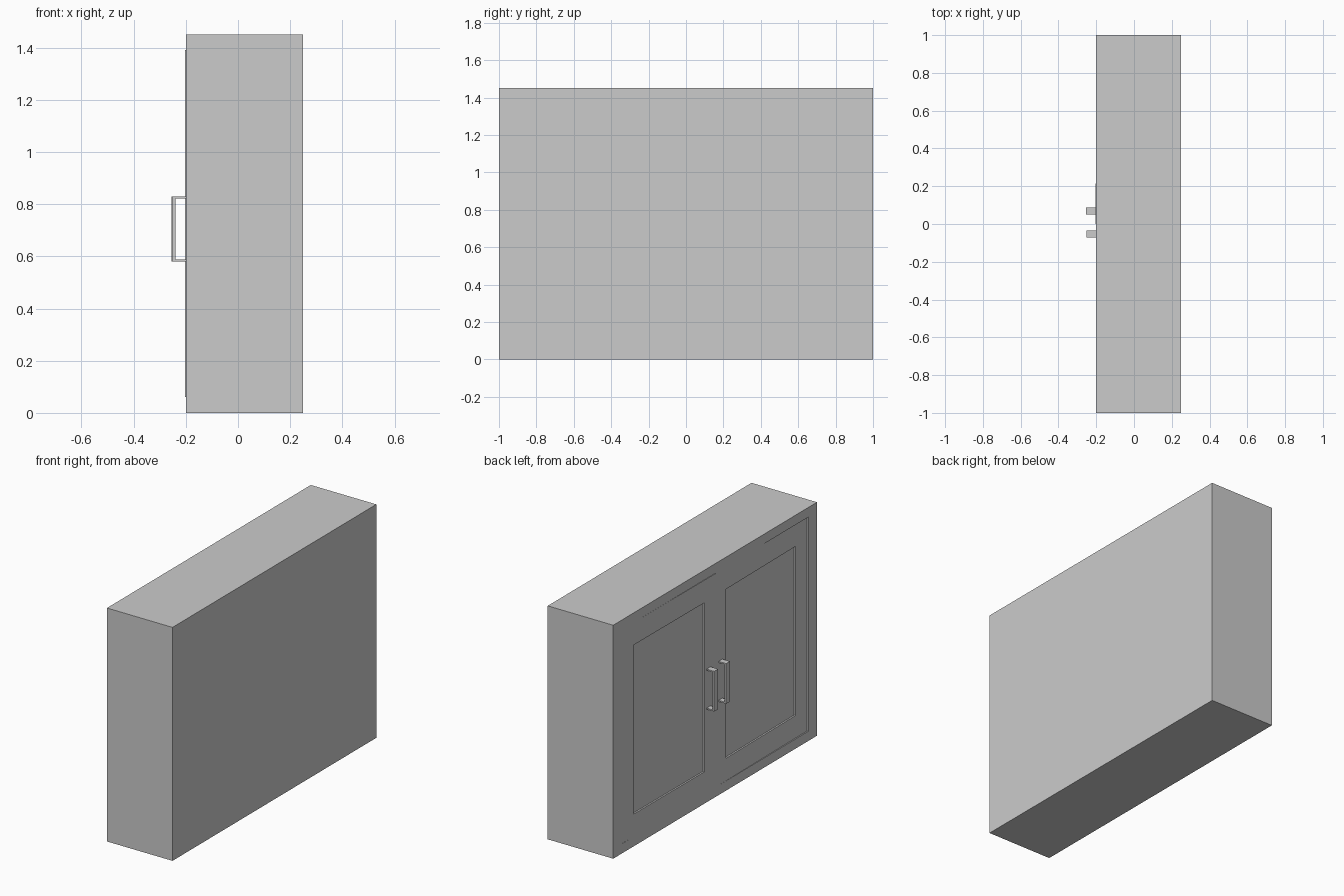
import bpy
from mathutils import Matrix

if "Cube" in bpy.data.objects:
    bpy.data.objects.remove(bpy.data.objects["Cube"])

FRONT, BACK, H = -0.2, 0.25, 1.45    # door face, rear face, height
HINGE = 0.915                        # hinge distance from the centre
Z0, Z1 = 0.06, 1.39                  # door opening


def box(name, x, y, z, matrix=None):
    """Axis-aligned box between (min, max) pairs, optionally moved by a matrix."""
    y = sorted(y)
    bpy.ops.mesh.primitive_cube_add(size=1)
    ob = bpy.context.object
    ob.name = name
    m = Matrix.Translation([(a + b) / 2 for a, b in (x, y, z)])
    m = m @ Matrix.Diagonal([b - a for a, b in (x, y, z)] + [1])
    ob.data.transform(m)
    if matrix:
        ob.data.transform(matrix)
    return ob


# Cabinet carcass
depth = (FRONT, BACK)
box("cabinet_bottom", depth, (-1, 1), (0, Z0))
box("cabinet_top", depth, (-1, 1), (Z1, H))
box("cabinet_side_left", depth, (HINGE, 1), (Z0, Z1))
box("cabinet_side_right", depth, (-1, -HINGE), (Z0, Z1))
box("cabinet_back", (BACK - 0.04, BACK), (-HINGE, HINGE), (Z0, Z1))


def door(side, name, face, swing):
    """Framed door with sunken panel and handle, slightly swung on its hinge."""
    m = Matrix.Translation((face, side * HINGE, 0)) @ Matrix.Rotation(-side * swing, 4, 'Z')

    def part(label, x, d, z):
        box(f"{name}_{label}", x, [-side * v for v in d], z, m)

    thick, w = (0, 0.03), 0.914
    inner = (0.115, 0.805)
    low, high = 0.2, 1.25
    part("hinge_stile", thick, (0, inner[0]), (Z0, Z1))
    part("free_stile", thick, (inner[1], w), (Z0, Z1))
    part("bottom_rail", thick, inner, (Z0, low))
    part("top_rail", thick, inner, (high, Z1))
    part("panel", (0.01, 0.024), inner, (low, high))

    # Handle: upright grip on two short posts
    hd = (0.827, 0.865) if side > 0 else (0.843, 0.88)
    part("handle_grip", (-0.052, -0.041), hd, (0.58, 0.83))
    part("handle_lower_post", (-0.041, 0), hd, (0.58, 0.588))
    part("handle_upper_post", (-0.041, 0), hd, (0.822, 0.83))


door(1, "left_door", FRONT + 0.001, 0.005)
door(-1, "right_door", FRONT + 0.008, 0.0085)
